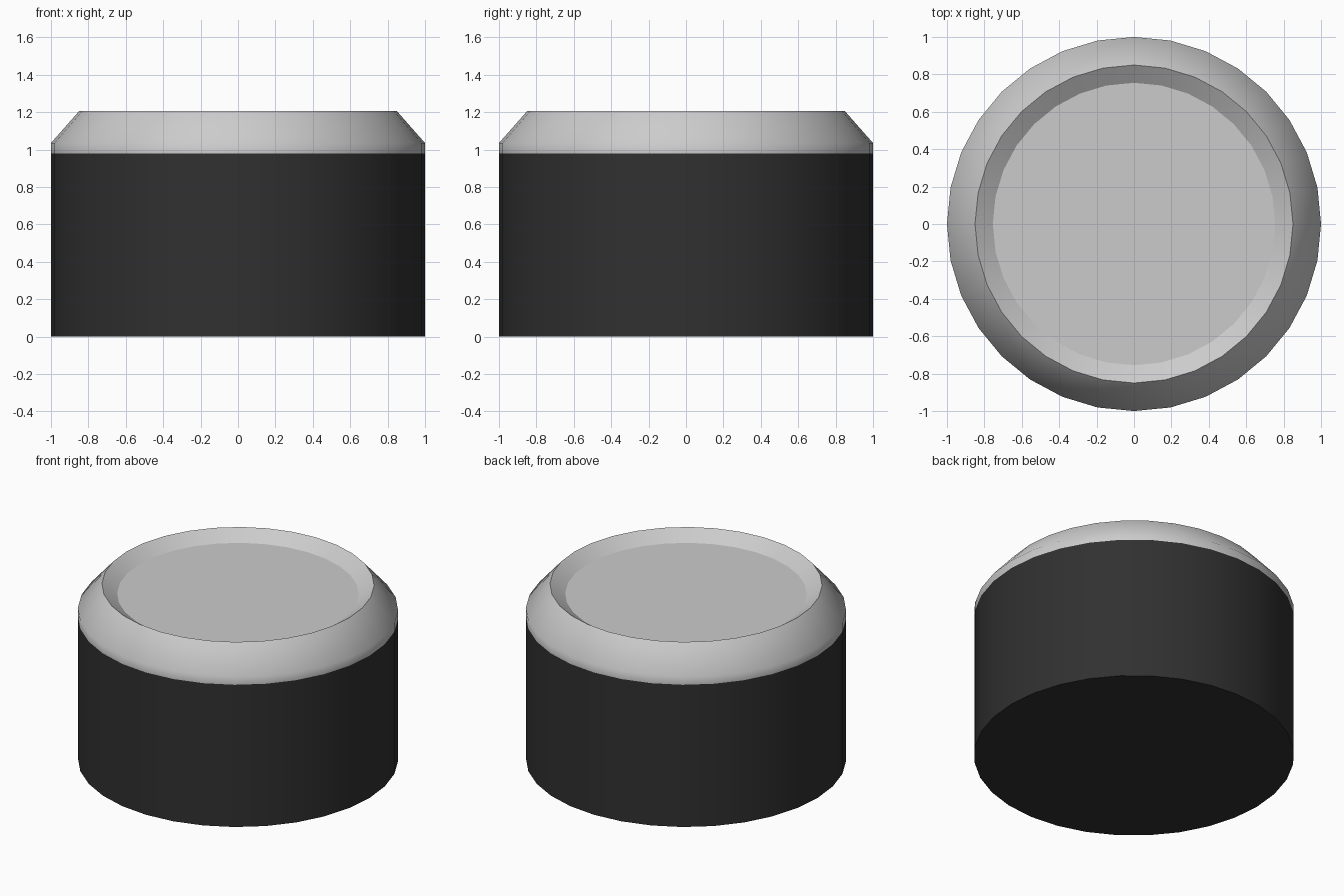
import bpy, bmesh
from math import cos, sin, tau, radians

if "Cube" in bpy.data.objects:
    bpy.data.objects.remove(bpy.data.objects["Cube"])

SIDES = 32


def lathe(name, profile, cap_first=False, cap_last=False):
    """Revolve (radius, z) points around z, optionally closing the ends."""
    bm = bmesh.new()
    rings = [[bm.verts.new((r * cos(tau * i / SIDES), r * sin(tau * i / SIDES), z))
              for i in range(SIDES)] for r, z in profile]
    for a, b in zip(rings, rings[1:]):
        for i in range(SIDES):
            j = (i + 1) % SIDES
            bm.faces.new((a[i], a[j], b[j], b[i]))
    if cap_first:
        bm.faces.new(rings[0][::-1])
    if cap_last:
        bm.faces.new(rings[-1])
    mesh = bpy.data.meshes.new(name)
    bm.to_mesh(mesh)
    bm.free()
    obj = bpy.data.objects.new(name, mesh)
    bpy.context.collection.objects.link(obj)
    bpy.ops.object.select_all(action='DESELECT')
    obj.select_set(True)
    bpy.context.view_layer.objects.active = obj
    bpy.ops.object.shade_smooth_by_angle(angle=radians(50))
    return obj


# Dark body
body = lathe("body", [(1, 0), (1, 0.98)], cap_first=True)
dark = bpy.data.materials.new("dark")
dark.diffuse_color = (0.03, 0.03, 0.03, 1)
dark.use_nodes = True
dark.node_tree.nodes["Principled BSDF"].inputs["Base Color"].default_value = dark.diffuse_color
body.data.materials.append(dark)

# Light bevelled rim with sloped inner lip
lathe("rim", [(1, 0.98), (1, 1.035), (0.85, 1.205), (0.755, 1.14)])

# Flat recessed top
lathe("top_panel", [(0.755, 1.14)], cap_last=True)
